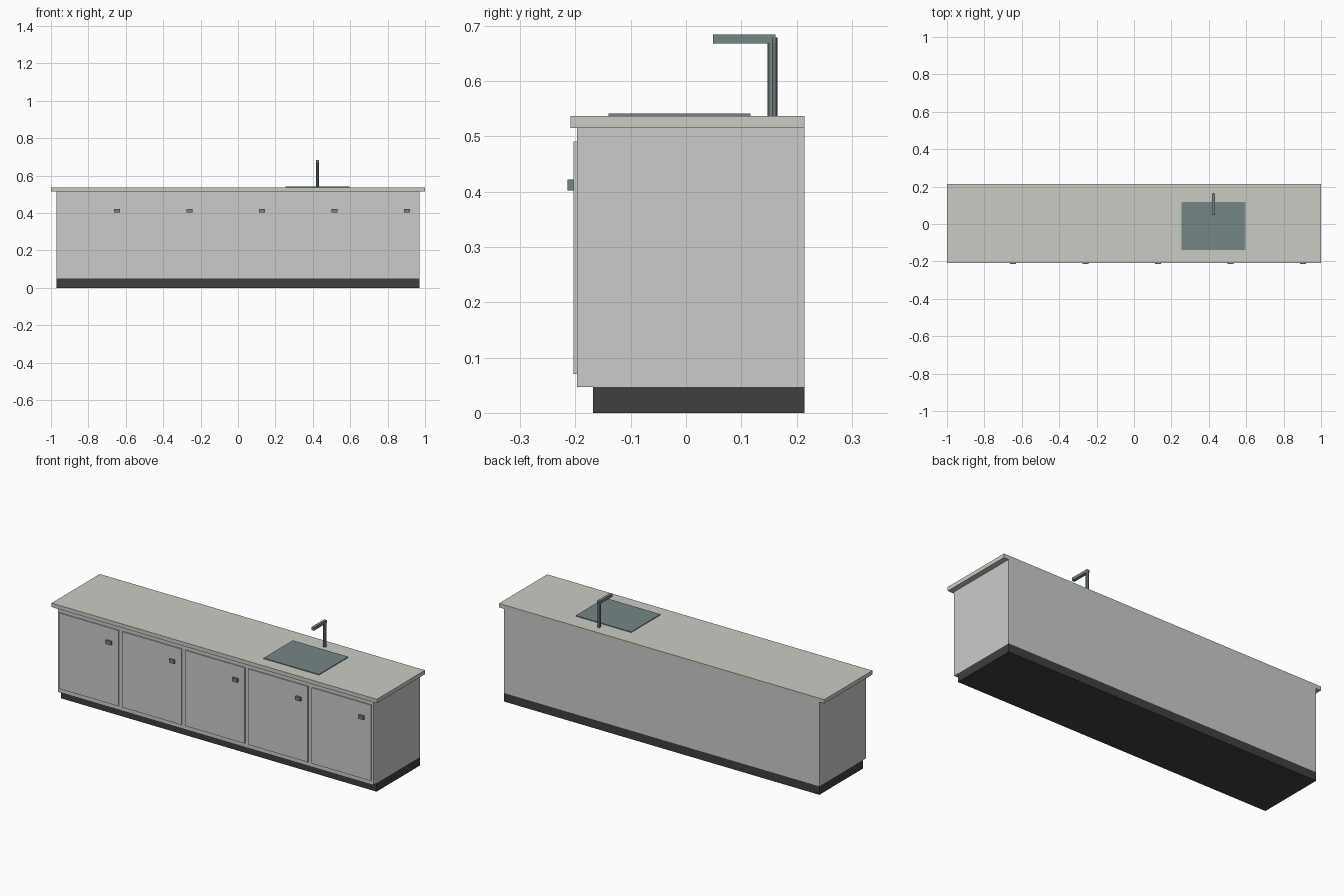
import bpy
import math

if "Cube" in bpy.data.objects:
    bpy.data.objects.remove(bpy.data.objects["Cube"])


def material(name, rgb):
    m = bpy.data.materials.new(name)
    m.diffuse_color = (*rgb, 1)
    m.use_nodes = True
    m.node_tree.nodes["Principled BSDF"].inputs["Base Color"].default_value = m.diffuse_color
    return m


dark = material("dark_plinth", (0.05, 0.05, 0.05))
stone = material("pale_stone", (0.6, 0.6, 0.55))
steel = material("steel", (0.18, 0.24, 0.24))


def box(name, x, y, z, mat=None):
    """Box from (min, max) pairs on each axis."""
    bpy.ops.mesh.primitive_cube_add(size=1, location=[sum(p) / 2 for p in (x, y, z)])
    ob = bpy.context.object
    ob.name = name
    ob.scale = [p[1] - p[0] for p in (x, y, z)]
    bpy.ops.object.transform_apply(location=False, rotation=False, scale=True)
    if mat:
        ob.data.materials.append(mat)
    return ob


HALF, BACK = 0.97, 0.214

# Cabinet body, recessed plinth and worktop
box("plinth", (-HALF, HALF), (-0.168, BACK), (0, 0.047), dark)
box("carcass", (-HALF, HALF), (-0.197, BACK), (0.047, 0.515))
box("countertop", (-1, 1), (-0.209, BACK), (0.515, 0.537), stone)

# Five doors, each with a small handle near its upper right corner
pitch = 2 * HALF / 5
for i in range(5):
    cx = -HALF + pitch * (i + 0.5)
    box(f"door_{i + 1}", (cx - 0.183, cx + 0.183), (-0.203, -0.197), (0.07, 0.491))
    hx = cx + 0.128
    box(f"handle_{i + 1}", (hx - 0.016, hx + 0.016), (-0.214, -0.203), (0.402, 0.422), steel)

# Sink plate
box("sink", (0.255, 0.596), (-0.14, 0.117), (0.535, 0.541), steel)

# Tap: octagonal post and square spout
bpy.ops.mesh.primitive_cylinder_add(vertices=8, radius=0.009, depth=0.142,
                                    location=(0.425, 0.156, 0.608))
post = bpy.context.object
post.name = "tap_post"
post.data.materials.append(steel)
box("tap_spout", (0.417, 0.433), (0.049, 0.162), (0.668, 0.684), steel)
